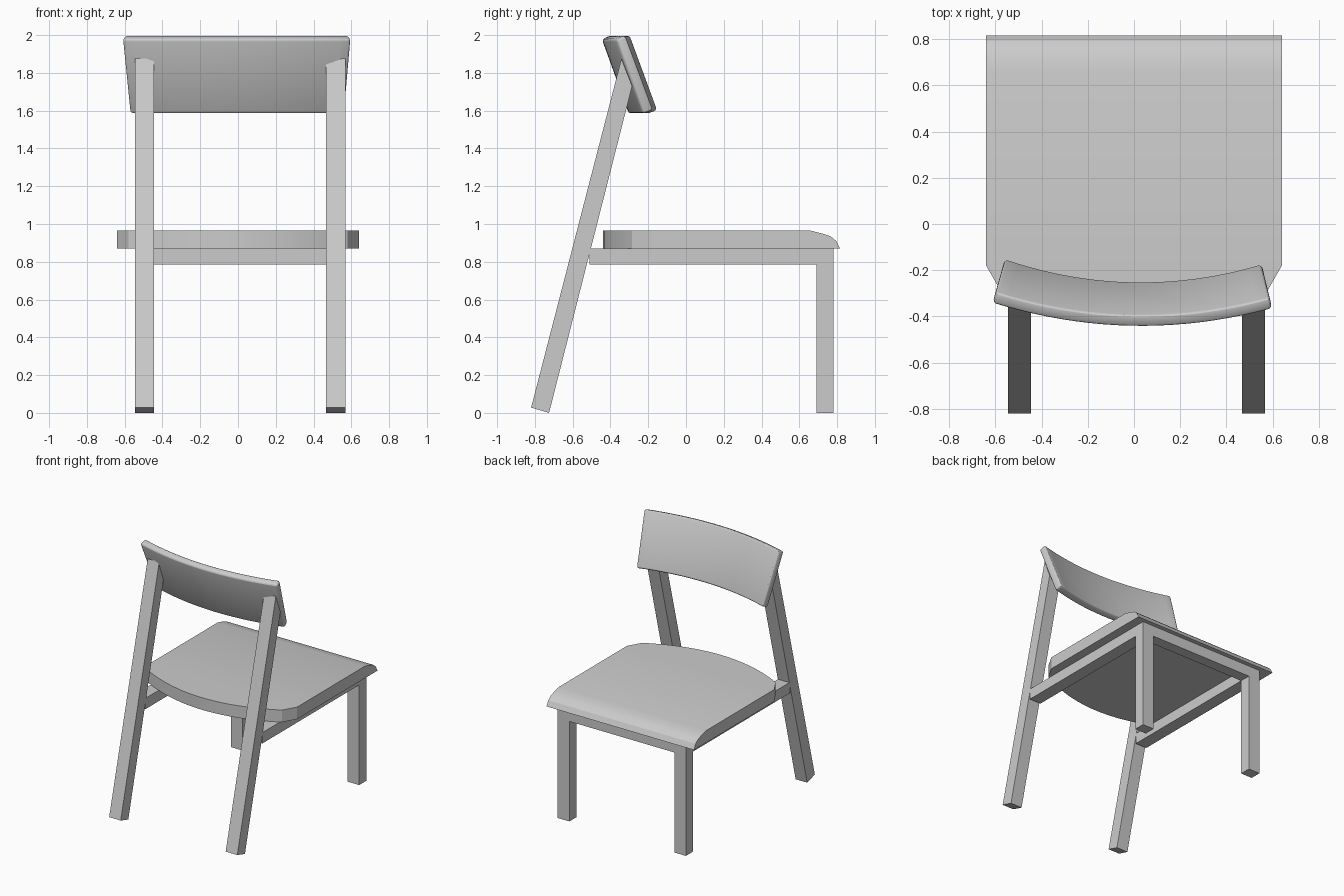
import bpy, bmesh, math
from mathutils import Matrix

if "Cube" in bpy.data.objects:
    bpy.data.objects.remove(bpy.data.objects["Cube"])


def loft(name, rings, bevel=0.0, rot=0.0):
    """Skin a row of equal closed rings, cap both ends, optionally round the sharp edges."""
    bm = bmesh.new()
    rows = [[bm.verts.new(p) for p in ring] for ring in rings]
    n = len(rows[0])
    for a, b in zip(rows, rows[1:]):
        for i in range(n):
            j = (i + 1) % n
            bm.faces.new((a[i], a[j], b[j], b[i]))
    bm.faces.new(rows[0])
    bm.faces.new(rows[-1])
    bmesh.ops.recalc_face_normals(bm, faces=bm.faces)
    if bevel:
        sharp = [e for e in bm.edges if e.calc_face_angle(0) > math.radians(40)]
        bmesh.ops.bevel(bm, geom=sharp, offset=bevel, segments=3, profile=0.5,
                        affect='EDGES', clamp_overlap=True)
    bm.transform(Matrix.Rotation(rot, 4, 'Z'))
    me = bpy.data.meshes.new(name)
    bm.to_mesh(me)
    bm.free()
    me.shade_smooth()
    me.set_sharp_from_angle(angle=math.radians(22))
    ob = bpy.data.objects.new(name, me)
    bpy.context.collection.objects.link(ob)
    return ob


def prism(name, x0, x1, profile):
    """Side profile (y, z) extruded from x0 to x1."""
    return loft(name, [[(x, y, z) for y, z in profile] for x in (x0, x1)])


def rect(y0, y1, z0, z1):
    return [(y0, z0), (y1, z0), (y1, z1), (y0, z1)]


# Legs and side rails
rear_profile = [(-0.82, 0.028), (-0.725, 0.0), (-0.285, 1.73), (-0.342, 1.875)]
for side, x0, x1 in (("left", -0.545, -0.445), ("right", 0.467, 0.568)):
    prism("rear_leg_" + side, x0, x1, rear_profile)
    prism("front_leg_" + side, x0, x1, rect(0.692, 0.78, 0.0, 0.785))
    prism("side_rail_" + side, x0, x1, rect(-0.51, 0.78, 0.785, 0.87))

# Front rail
prism("front_rail", -0.445, 0.467, rect(0.692, 0.78, 0.785, 0.87))

# Seat: curved rear edge, chamfered corners, rolled front edge
TOP, BOTTOM = 0.965, 0.87
widths = [0.04, 0.12, 0.2, 0.28, 0.36, 0.44, 0.51, 0.58]
sections = [(-0.44 + 0.155 * (w / 0.58) ** 2, w, TOP) for w in widths]
sections += [(-0.18, 0.64, TOP)]
sections += [(y, 0.64, z) for y, z in
             ((0.66, TOP), (0.72, 0.95), (0.765, 0.935), (0.795, 0.91), (0.815, 0.872))]
loft("seat", [[(-w, y, BOTTOM), (w, y, BOTTOM), (w, y, z), (-w, y, z)]
              for y, w, z in sections])

# Backrest: tilted, curved slab, wider at the top; corners are (y, z, half width)
corners = [(-0.445, 1.978, 0.605), (-0.395, 2.0, 0.594),
           (-0.248, 1.603, 0.555), (-0.302, 1.583, 0.568)]
STEPS = 20
rings = []
for i in range(STEPS + 1):
    u = 2 * i / STEPS - 1
    rings.append([(w * u, y + 0.088 * u * u, z) for y, z, w in corners])
loft("backrest", rings, bevel=0.016, rot=-0.02)
